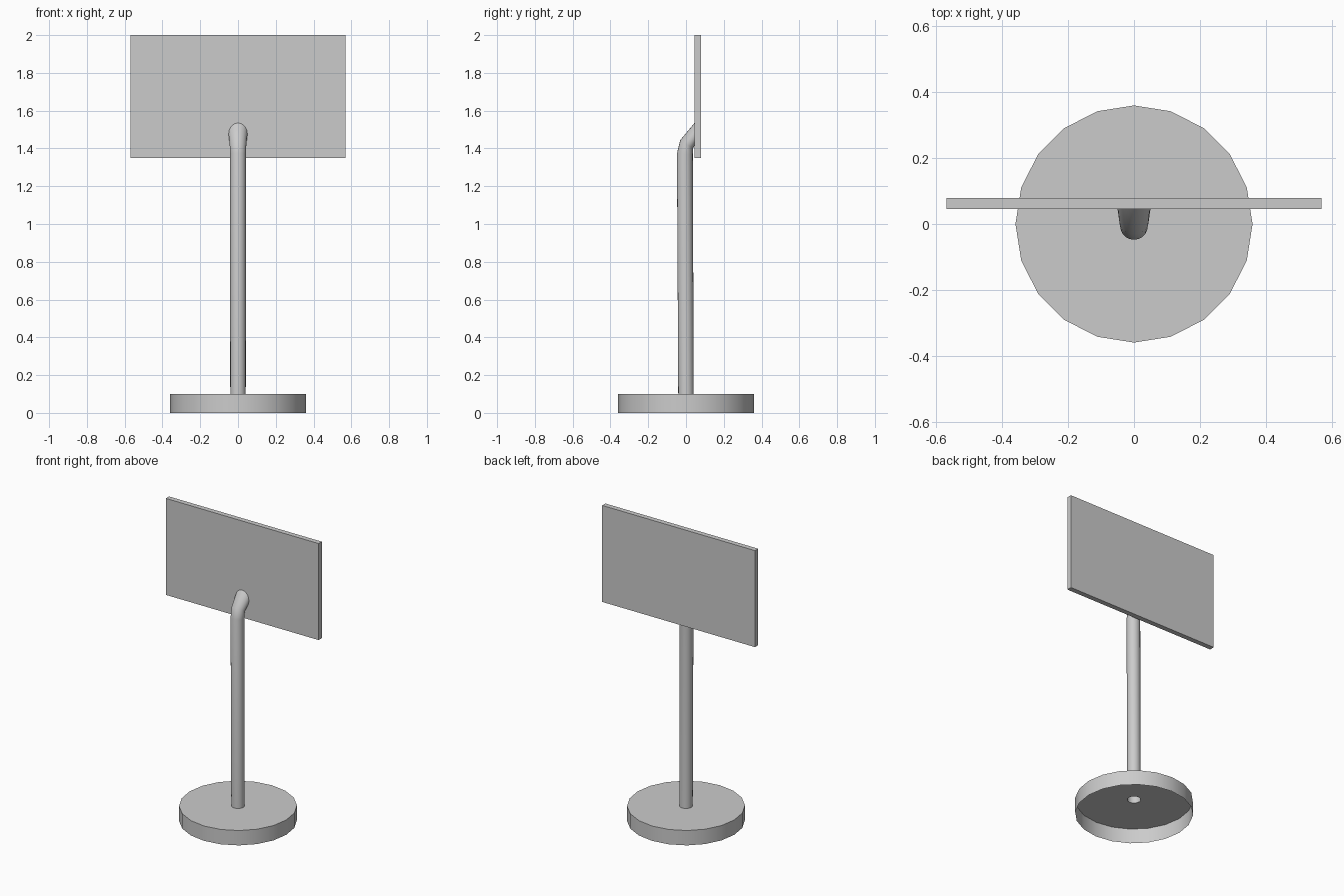
import bpy, bmesh
from math import sin, cos, pi, radians

if "Cube" in bpy.data.objects:
    bpy.data.objects.remove(bpy.data.objects["Cube"])

SIDES = 20


def loft(name, rings):
    """Open skin through rings given as (y, z, x_radius, depth_radius, tilt in degrees)."""
    bm = bmesh.new()
    loops = []
    for y, z, rx, rd, tilt in rings:
        t = radians(tilt)
        loop = []
        for i in range(SIDES):
            a = 2 * pi * i / SIDES
            d = rd * cos(a)
            loop.append(bm.verts.new((rx * sin(a), y + d * cos(t), z + d * sin(t))))
        loops.append(loop)
    for low, up in zip(loops, loops[1:]):
        for i in range(SIDES):
            j = (i + 1) % SIDES
            bm.faces.new((low[i], up[i], up[j], low[j]))
    return finish(name, bm)


def finish(name, bm):
    mesh = bpy.data.meshes.new(name)
    bm.to_mesh(mesh)
    bm.free()
    obj = bpy.data.objects.new(name, mesh)
    bpy.context.collection.objects.link(obj)
    return obj


def smooth(obj):
    bpy.ops.object.select_all(action='DESELECT')
    obj.select_set(True)
    bpy.context.view_layer.objects.active = obj
    bpy.ops.object.shade_smooth_by_angle(angle=radians(40))


# Round foot: thin shell, open underneath, with a hole where the post starts
base = loft("base", [(0, 0, 0.36, 0.36, 0),
                     (0, 0.1, 0.36, 0.36, 0),
                     (0, 0.1, 0.041, 0.041, 0)])

# Hollow post that bends back into the board
post = loft("post", [(0, 0.1, 0.041, 0.041, 0),
                     (-0.006, 1.37, 0.042, 0.042, -5),
                     (0.003, 1.422, 0.044, 0.040, -33),
                     (0.045, 1.475, 0.050, 0.060, -90)])

for part in (base, post):
    smooth(part)

# Flat sign board
bm = bmesh.new()
bmesh.ops.create_cube(bm, size=1)
bmesh.ops.scale(bm, vec=(1.138, 0.034, 0.65), verts=bm.verts)
bmesh.ops.translate(bm, vec=(0, 0.062, 1.675), verts=bm.verts)
finish("sign_board", bm)
